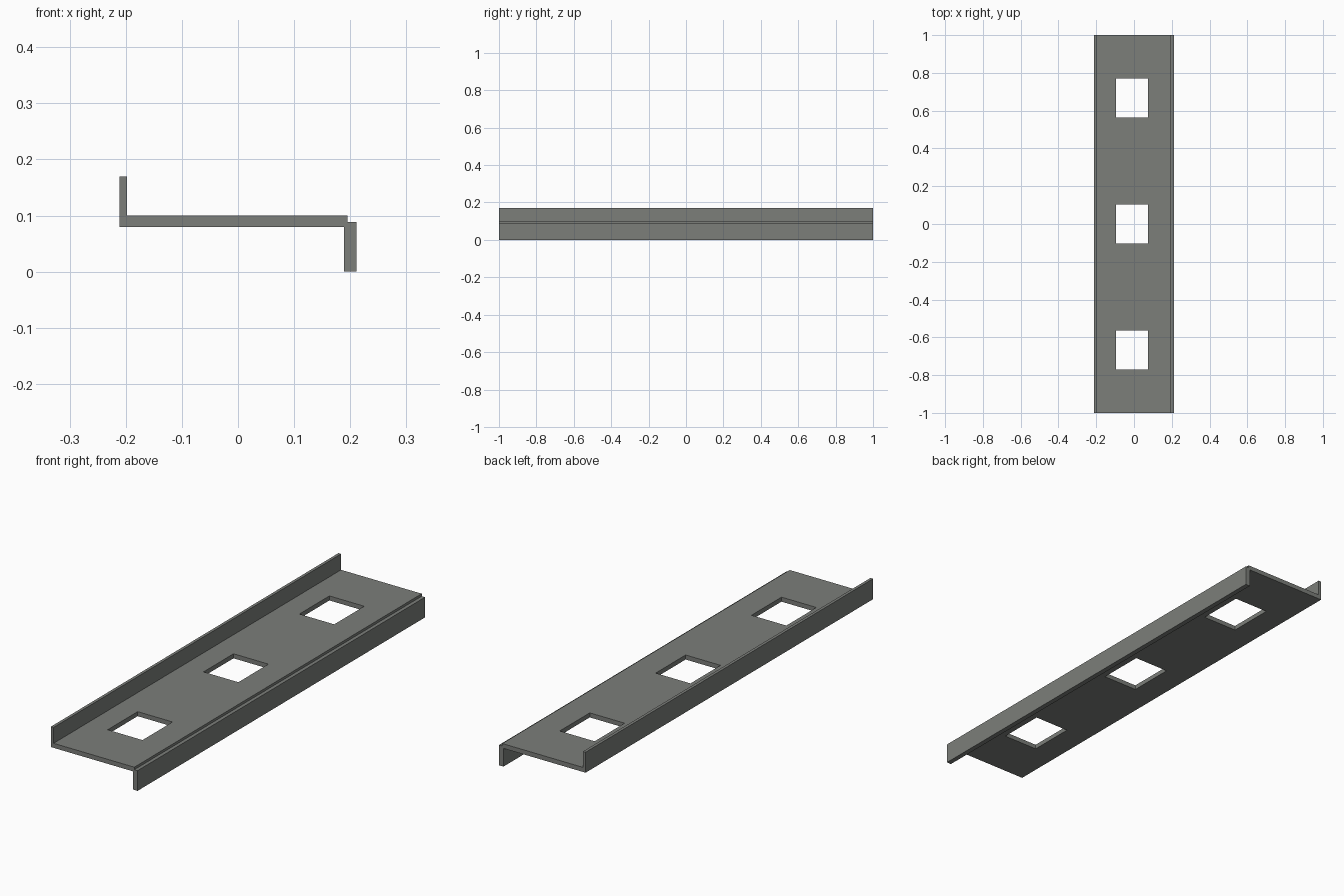
import bpy
import bmesh

cube = bpy.data.objects.get("Cube")
if cube:
    bpy.data.objects.remove(cube, do_unlink=True)

steel = bpy.data.materials.new("grey steel")
steel.use_nodes = True
colour = (0.2, 0.21, 0.195, 1)
steel.diffuse_color = colour
steel.node_tree.nodes["Principled BSDF"].inputs["Base Color"].default_value = colour


def make_object(name, bm):
    bmesh.ops.recalc_face_normals(bm, faces=bm.faces)
    mesh = bpy.data.meshes.new(name)
    bm.to_mesh(mesh)
    bm.free()
    mesh.materials.append(steel)
    obj = bpy.data.objects.new(name, mesh)
    bpy.context.collection.objects.link(obj)
    return obj


def extrude_profile(name, points, length):
    """Extrude an x-z outline along y, centred on y = 0."""
    bm = bmesh.new()
    face = bm.faces.new([bm.verts.new((x, -length / 2, z)) for x, z in points])
    grown = bmesh.ops.extrude_face_region(bm, geom=[face])["geom"]
    verts = [v for v in grown if isinstance(v, bmesh.types.BMVert)]
    bmesh.ops.translate(bm, verts=verts, vec=(0, length, 0))
    return make_object(name, bm)


# Flat deck with an upright lip on one edge and a stepped hanging flange on the other
deck_top, deck_bottom = 0.1, 0.08
flanged_plate = extrude_profile("flanged_plate", [
    (-0.211, deck_bottom), (0.189, deck_bottom), (0.189, 0), (0.211, 0),
    (0.211, 0.089), (0.195, 0.089), (0.195, deck_top), (-0.198, deck_top),
    (-0.198, 0.17), (-0.211, 0.17)], 2)

# Three rectangular windows through the deck
bm = bmesh.new()
for y in (-0.667, 0, 0.667):
    verts = bmesh.ops.create_cube(bm, size=1)["verts"]
    bmesh.ops.scale(bm, verts=verts, vec=(0.17, 0.209, 0.1))
    bmesh.ops.translate(bm, verts=verts, vec=(-0.01, y, 0.09))
cutter = make_object("window_cutter", bm)
cutter.hide_render = True

cut = flanged_plate.modifiers.new("windows", "BOOLEAN")
cut.operation = "DIFFERENCE"
cut.solver = "EXACT"
cut.object = cutter
bpy.context.view_layer.objects.active = flanged_plate
bpy.ops.object.modifier_apply(modifier=cut.name)
bpy.data.objects.remove(cutter, do_unlink=True)
